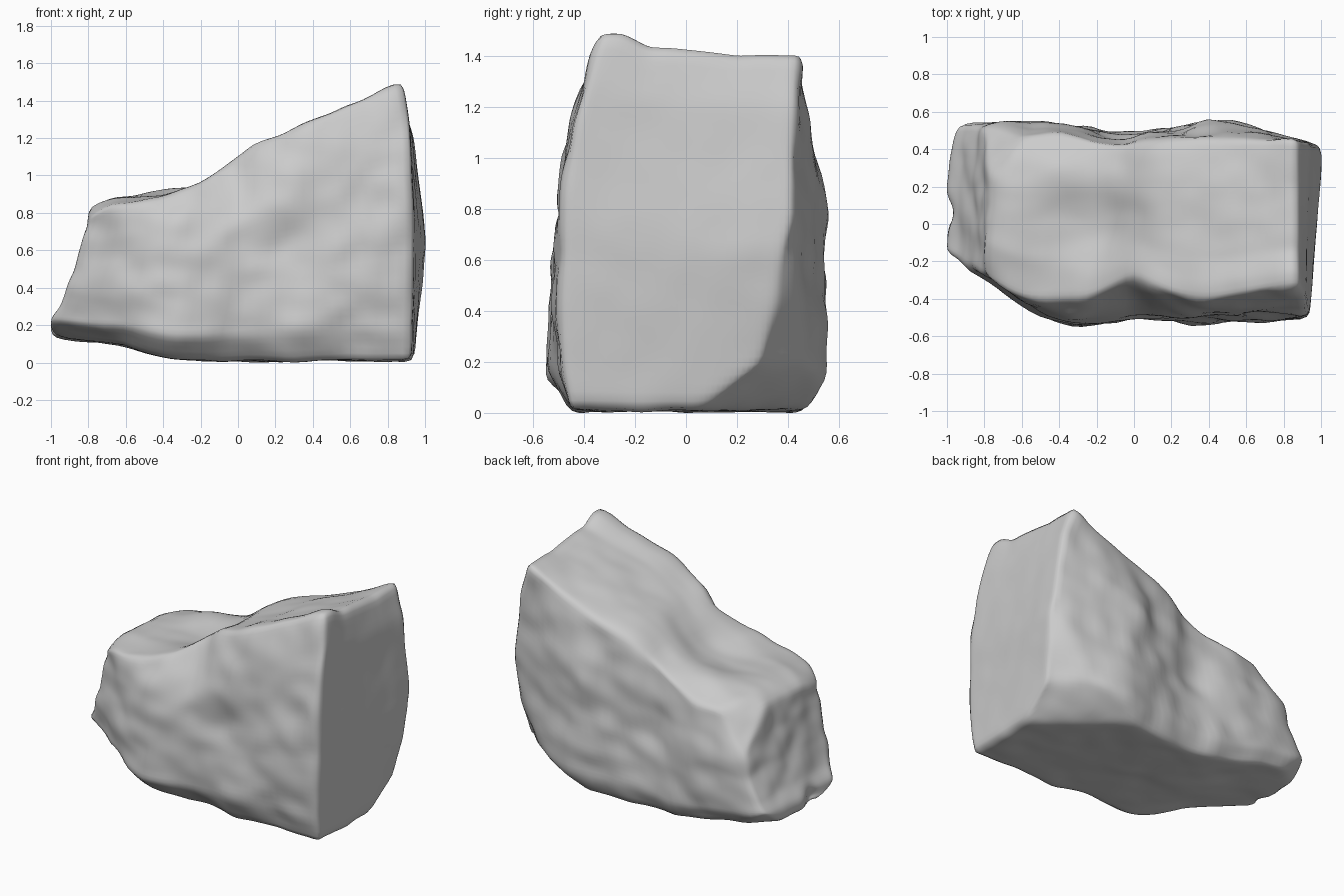
import bpy, bmesh
from math import exp
from mathutils import Vector, noise

cube = bpy.data.objects.get("Cube")
if cube:
    bpy.data.objects.remove(cube, do_unlink=True)


def curve(points):
    """Return a piecewise linear function through the points."""
    def value(t):
        if t <= points[0][0]:
            return points[0][1]
        for (a, p), (b, q) in zip(points, points[1:]):
            if t <= b:
                return p + (q - p) * (t - a) / (b - a)
        return points[-1][1]
    return value


def lerp(a, b, t):
    return a + (b - a) * t


def bump(p, centre, radius):
    return exp(-((p - Vector(centre)).length / radius) ** 2)


# Outline curves along the length of the rock
top = curve([(-.8, .82), (-.68, .88), (-.4, .9), (-.2, .98), (0, 1.1), (.1, 1.18),
             (.3, 1.25), (.5, 1.34), (.87, 1.5)])
bottom = curve([(-1, .14), (-.6, .09), (-.4, .03), (-.2, .01), (1, .01)])
front = curve([(-1, -.16), (-.8, -.28), (-.6, -.43), (-.45, -.52), (-.3, -.55),
               (0, -.5), (.3, -.53), (.9, -.5)])
front_rim = curve([(-1, -.16), (-.8, -.28), (-.6, -.4), (-.25, -.4), (0, -.27),
                   (.2, -.38), (.4, -.41), (.9, -.32)])
back = curve([(-.95, .53), (-.72, .55), (-.3, .52), (-.05, .48), (.2, .51),
              (.5, .55), (.7, .5), (.95, .43)])
back_rim = curve([(-.8, .46), (-.4, .49), (-.05, .42), (.3, .46), (.8, .46), (.9, .44)])

# End faces by height fraction, and the drop of the top from front to back
low_end = curve([(0, -1), (.14, -1.01), (.25, -.96), (.5, -.89), (1, -.8)])
high_end = curve([(0, .93), (.45, .94), (.85, .92), (1, .88)])
high_bulge = curve([(0, .02), (.45, .075), (.85, .02), (1, -.01)])
top_drop = curve([(.1, 0), (.25, .05), (.7, .09), (1, .08)])


def shape(co):
    """Map a point of the unit block to the rock outline."""
    u, v, w = (c + .5 for c in co)
    x = lerp(low_end(w) + .05 * v, high_end(w) + high_bulge(w) * v, u)
    lean = w ** 4
    tuck = max(0, 1 - 8 * w)
    y0 = lerp(front(x), front_rim(x), lean) + lerp(.18, .04, u) * tuck
    y1 = lerp(back(x), back_rim(x), lean) - .05 * tuck
    shoulder = .07 * (max(0, v - .65) / .35) ** 2 * (1 - u ** 6)
    brow = .04 * max(0, 1 - 4 * v) * max(0, 1 - 2 * u)
    height = top(x) - top_drop(v) * u * u - shoulder - brow
    return Vector((x, lerp(y0, y1, v), lerp(bottom(x), height, w)))


# Rock body: a dense block shaped by the outlines
bm = bmesh.new()
bmesh.ops.create_cube(bm, size=1)
bmesh.ops.subdivide_edges(bm, edges=bm.edges[:], cuts=39, use_grid_fill=True)
for vert in bm.verts:
    vert.co = shape(vert.co)

# Broken corners: two breaks under the tall end, two on the low end
breaks = [((.96, .33, .3), (.6, .7, -.2)), ((.95, .2, .12), (.4, .5, -.8)),
          ((-.72, .4, .75), (-.6, .5, .6)), ((-.94, .42, .16), (-.5, .5, -.7))]
for point, direction in breaks:
    normal = Vector(direction).normalized()
    for vert in bm.verts:
        depth = (vert.co - Vector(point)).dot(normal)
        if depth > 0:
            vert.co -= normal * depth

# Weathered edges
for _ in range(3):
    bmesh.ops.smooth_vert(bm, verts=bm.verts[:], factor=.5,
                          use_axis_x=True, use_axis_y=True, use_axis_z=True)

# Hollows and knobs, then a rough stone surface
features = [((-.2, 0, 1), .2, -.06), ((-.4, .25, .9), .15, .03),
            ((.27, -.5, .65), .18, -.04), ((-.1, -.5, .6), .2, .02),
            ((-.6, -.4, .6), .15, -.03), ((-.1, .5, .6), .16, -.05),
            ((.4, .5, .8), .15, .03), ((-1, .06, .2), .07, -.05)]
bm.normal_update()
moves = []
for vert in bm.verts:
    p, n = vert.co, vert.normal
    rough = sum(noise.noise(p * f) * a for f, a in [(3.2, .025), (6, .022), (9, .01)])
    flat = max(abs(n.z) * .6, n.x * .85, 0)
    push = rough * (1 - flat)
    push += sum(bump(p, c, r) * h for c, r, h in features)
    moves.append(n * push)
for vert, move in zip(bm.verts, moves):
    vert.co += move
bmesh.ops.smooth_vert(bm, verts=bm.verts[:], factor=.3,
                      use_axis_x=True, use_axis_y=True, use_axis_z=True)

# Stand the rock on the ground
ground = min(vert.co.z for vert in bm.verts)
bmesh.ops.translate(bm, verts=bm.verts[:], vec=(0, 0, -ground))

for face in bm.faces:
    face.smooth = True
mesh = bpy.data.meshes.new("rock")
bm.to_mesh(mesh)
bm.free()
rock = bpy.data.objects.new("rock", mesh)
bpy.context.collection.objects.link(rock)

# Stone colour
stone = bpy.data.materials.new("grey_stone")
stone.use_nodes = True
colour = (.6, .6, .6, 1)
stone.diffuse_color = colour
stone.node_tree.nodes["Principled BSDF"].inputs["Base Color"].default_value = colour
mesh.materials.append(stone)
